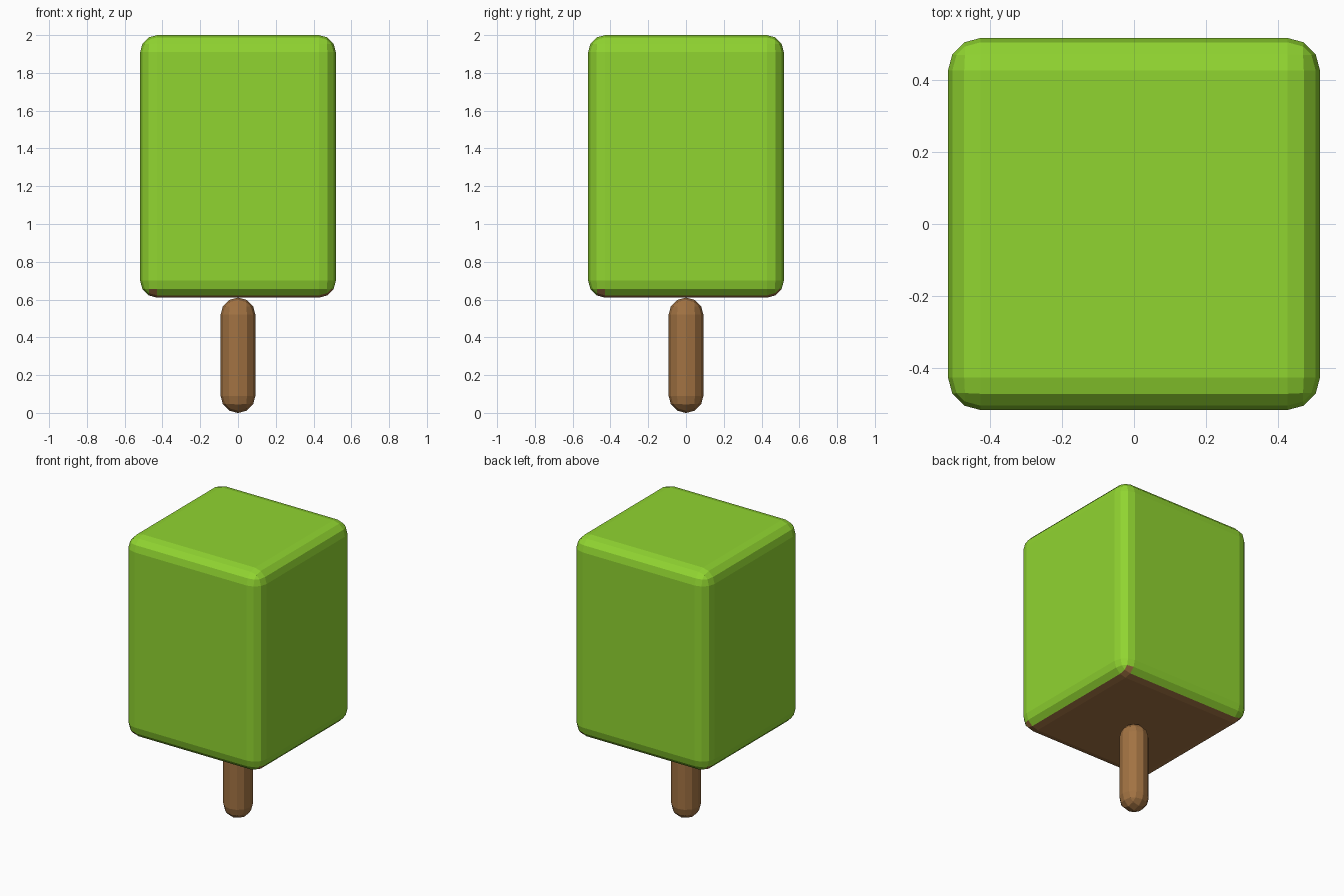
import bpy, bmesh

if "Cube" in bpy.data.objects:
    bpy.data.objects.remove(bpy.data.objects["Cube"])

R = 0.09          # edge rounding shared by both parts
HALF = 0.518      # half width of the ice block
BASE = 0.61       # underside of the ice block


def material(name, rgb):
    mat = bpy.data.materials.new(name)
    mat.diffuse_color = (*rgb, 1)
    mat.use_nodes = True
    mat.node_tree.nodes["Principled BSDF"].inputs["Base Color"].default_value = mat.diffuse_color
    return mat


def rounded_box(name, half, z0, z1, mats):
    """Square box with three-segment rounded edges, flat shaded."""
    bm = bmesh.new()
    bmesh.ops.create_cube(bm, size=1)
    for v in bm.verts:
        v.co.x *= 2 * half
        v.co.y *= 2 * half
        v.co.z = z0 + (v.co.z + 0.5) * (z1 - z0)
    bmesh.ops.bevel(bm, geom=bm.edges[:], offset=R, offset_type='OFFSET',
                    segments=3, profile=0.5, affect='EDGES')
    bmesh.ops.recalc_face_normals(bm, faces=bm.faces[:])
    mesh = bpy.data.meshes.new(name)
    bm.to_mesh(mesh)
    bm.free()
    for m in mats:
        mesh.materials.append(m)
    obj = bpy.data.objects.new(name, mesh)
    bpy.context.collection.objects.link(obj)
    return obj


green = material("lime_ice", (0.28, 0.66, 0.03))
brown = material("wood", (0.36, 0.17, 0.055))

# Wooden stick
rounded_box("stick", 0.092, 0.0, BASE, [brown])

# Ice block
block = rounded_box("ice_block", HALF, BASE, 2.0, [green, brown])

# Brown underside: bottom face, lowest rounding strip, one facet per corner
inner = HALF - R
for f in block.data.polygons:
    c = f.center
    dx = max(abs(c.x) - inner, 0) / R
    dy = max(abs(c.y) - inner, 0) / R
    dz = (BASE + R - c.z) / R
    a, b = (dx, dy) if c.x * c.y > 0 else (dy, dx)
    facet = 0.05 < a < 0.45 and dz > 0.5 and abs(b - dz) < 0.15
    if dz > 0.84 or facet:
        f.material_index = 1
